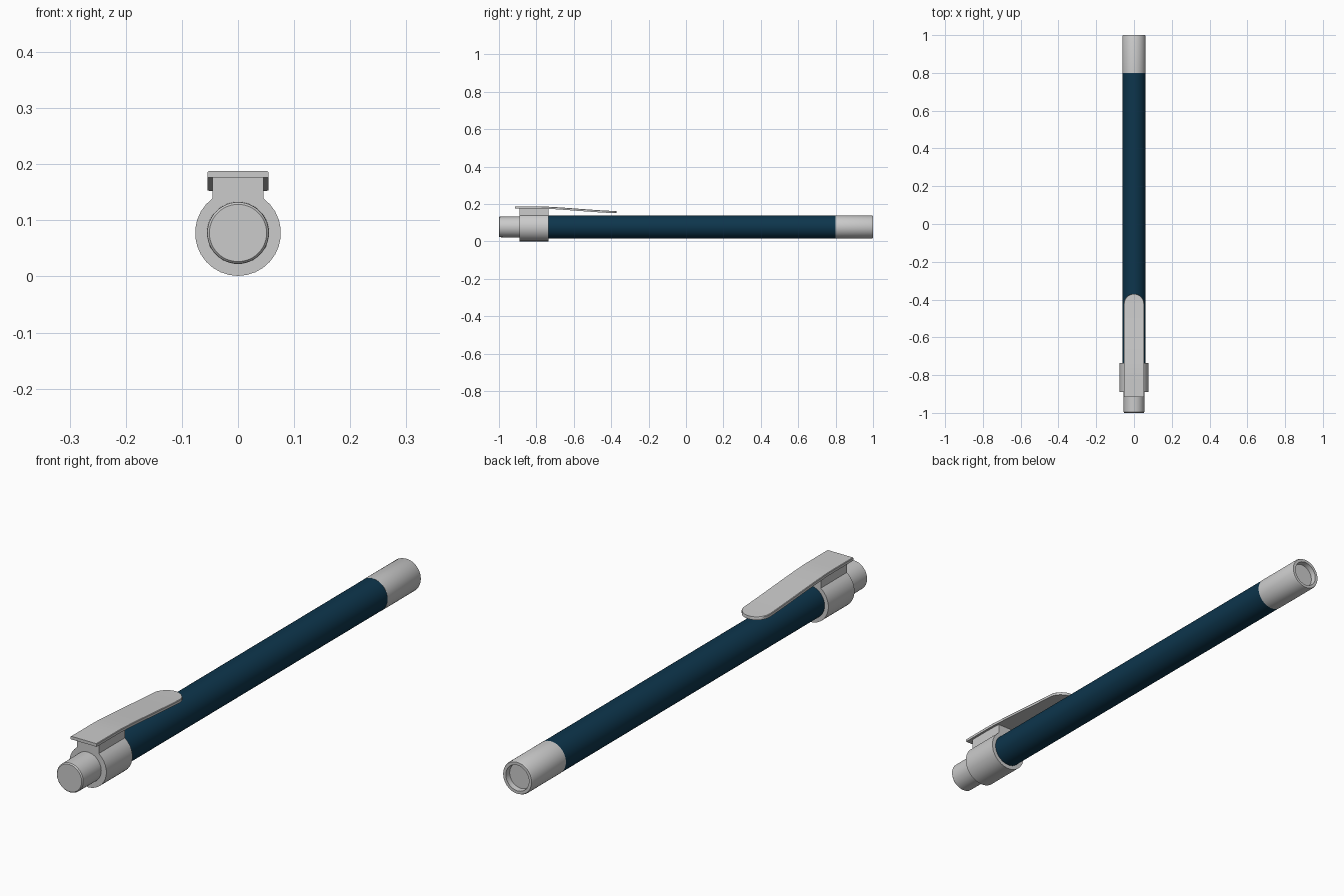
import bpy, bmesh, math

if "Cube" in bpy.data.objects:
    bpy.data.objects.remove(bpy.data.objects["Cube"])

AXIS_Z = 0.0775  # height of the pen's centre line


def material(name, rgb):
    m = bpy.data.materials.new(name)
    m.diffuse_color = (*rgb, 1.0)
    m.use_nodes = True
    m.node_tree.nodes["Principled BSDF"].inputs["Base Color"].default_value = m.diffuse_color
    return m


GREY = material("light_grey", (0.6, 0.6, 0.6))
BLUE = material("dark_blue", (0.004, 0.036, 0.073))


def finish(bm, name, mat):
    bmesh.ops.recalc_face_normals(bm, faces=bm.faces)
    me = bpy.data.meshes.new(name)
    bm.to_mesh(me)
    bm.free()
    me.materials.append(mat)
    ob = bpy.data.objects.new(name, me)
    bpy.context.collection.objects.link(ob)
    bpy.context.view_layer.objects.active = ob
    ob.select_set(True)
    bpy.ops.object.shade_smooth_by_angle(angle=math.radians(35))
    ob.select_set(False)
    return ob


def loft(name, rings, mat):
    """Skin matching rings of points and cap both ends."""
    bm = bmesh.new()
    loops = [[bm.verts.new(p) for p in ring] for ring in rings]
    n = len(loops[0])
    for a, b in zip(loops, loops[1:]):
        for i in range(n):
            j = (i + 1) % n
            bm.faces.new((a[i], a[j], b[j], b[i]))
    bm.faces.new(loops[0])
    bm.faces.new(loops[-1])
    return finish(bm, name, mat)


def lathe(name, profile, mat, n=48):
    """Turn (y, radius) points around the pen axis."""
    angles = [2 * math.pi * i / n for i in range(n)]
    return loft(name, [[(r * math.cos(a), y, AXIS_Z + r * math.sin(a))
                        for a in angles] for y, r in profile], mat)


# Turned parts: barrel, hollow-ended tip and push button
lathe("barrel", [(-0.76, 0.061), (0.80, 0.061)], BLUE)
lathe("tip", [(0.80, 0.0615), (0.994, 0.0615), (1.0, 0.059),
              (1.0, 0.048), (0.98, 0.046)], GREY)
lathe("button", [(-1.0, 0.051), (-0.996, 0.0548), (-0.86, 0.0555)], GREY)

# Collar: ring outline with an upright post carrying the clip
R, POST = 0.0765, 0.045
start = math.acos(POST / R)
sweep = math.pi + 2 * start
outline = [(POST, 0.178)]
for i in range(25):
    a = start - sweep * i / 24
    outline.append((R * math.cos(a), AXIS_Z + R * math.sin(a)))
outline.append((-POST, 0.178))
loft("collar", [[(x, y, z) for x, z in outline] for y in (-0.89, -0.735)], GREY)


# Clip: thin strip, flat over the collar, sloping down to a rounded end
def clip_top(y):
    t = min(max((y + 0.78) / 0.40, 0), 1)
    return 0.188 - 0.025 * (0.6 * t + 0.4 * t * t * (3 - 2 * t))


HALF, ROUND, END = 0.054, 0.055, -0.37
stations = [(-0.915 + 0.49 * i / 14, HALF) for i in range(15)]
for i in range(1, 9):
    a = math.radians(84) * i / 8
    stations.append((END - ROUND + ROUND * math.sin(a), HALF * math.cos(a)))
sections = []
for y, w in stations:
    top = clip_top(y)
    low = top - 0.0115
    c = 0.002  # small edge chamfer
    sections.append([(-w, y, low), (w, y, low), (w, y, top - c),
                     (w - c, y, top), (c - w, y, top), (-w, y, top - c)])
loft("clip", sections, GREY)
